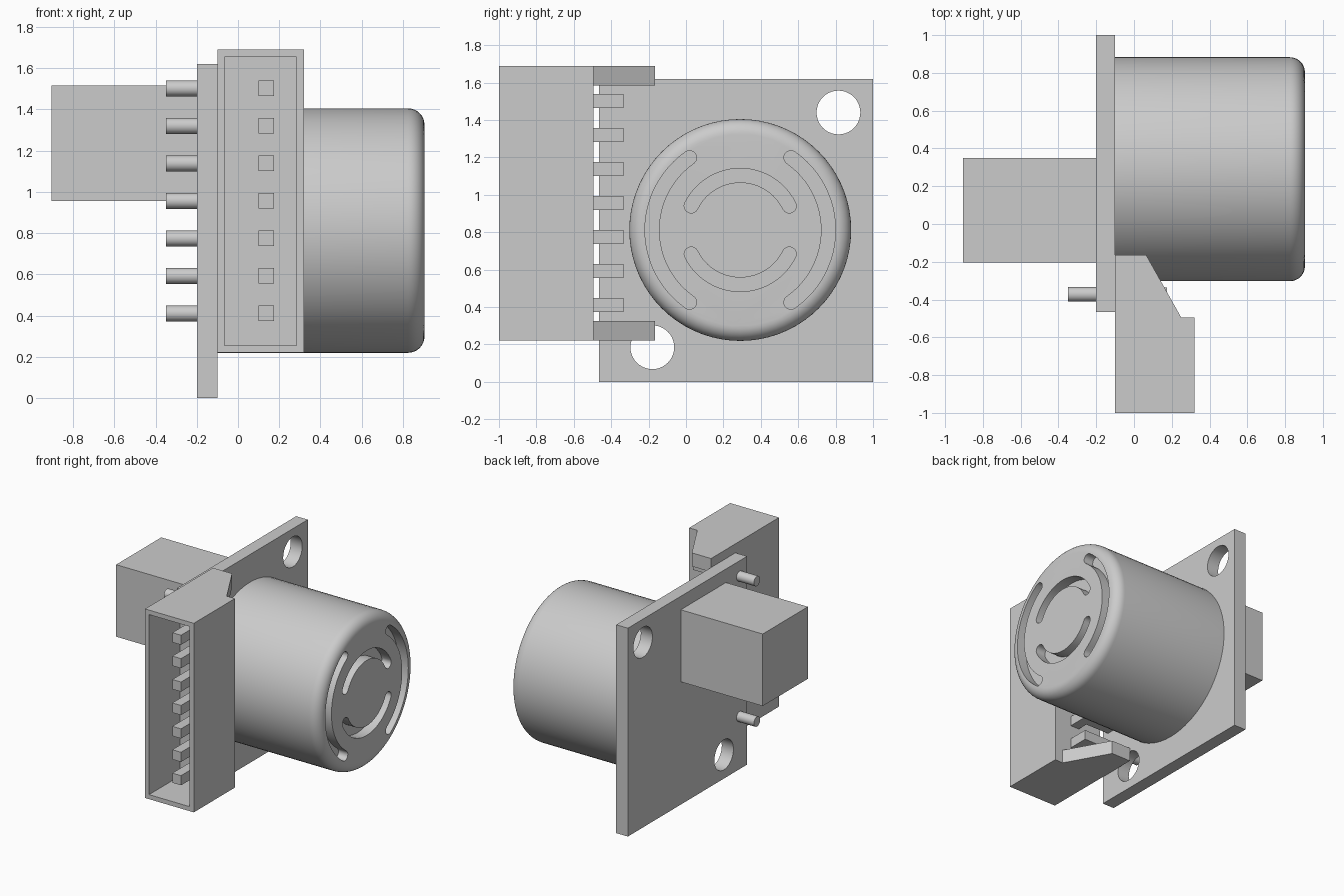
import bpy, bmesh, math
from mathutils import Matrix, Vector

if "Cube" in bpy.data.objects:
    bpy.data.objects.remove(bpy.data.objects["Cube"])

grey = bpy.data.materials.new("plain_grey")
grey.diffuse_color = (0.6, 0.6, 0.6, 1)
grey.use_nodes = True
grey.node_tree.nodes["Principled BSDF"].inputs["Base Color"].default_value = grey.diffuse_color


def finish(name, bm, smooth=False):
    bmesh.ops.recalc_face_normals(bm, faces=bm.faces)
    me = bpy.data.meshes.new(name)
    bm.to_mesh(me)
    bm.free()
    me.materials.append(grey)
    ob = bpy.data.objects.new(name, me)
    bpy.context.collection.objects.link(ob)
    if smooth:
        shade(ob)
    return ob


def shade(ob):
    bpy.ops.object.select_all(action='DESELECT')
    ob.select_set(True)
    bpy.context.view_layer.objects.active = ob
    bpy.ops.object.shade_smooth_by_angle(angle=math.radians(35))


def add_box(bm, lo, hi):
    size = [b - a for a, b in zip(lo, hi)]
    mid = [(a + b) / 2 for a, b in zip(lo, hi)]
    bmesh.ops.create_cube(bm, size=1, matrix=Matrix.Translation(mid) @ Matrix.Diagonal((*size, 1)))


def box(name, lo, hi):
    bm = bmesh.new()
    add_box(bm, lo, hi)
    return finish(name, bm)


def add_rod(bm, x0, x1, y, z, r, n=32):
    m = Matrix.Translation(((x0 + x1) / 2, y, z)) @ Matrix.Rotation(math.pi / 2, 4, 'Y')
    bmesh.ops.create_cone(bm, cap_ends=True, segments=n, radius1=r, radius2=r, depth=x1 - x0, matrix=m)


def add_prism(bm, pts, offset):
    f = bm.faces.new([bm.verts.new(p) for p in pts])
    ext = bmesh.ops.extrude_face_region(bm, geom=[f], use_keep_orig=True)
    bmesh.ops.translate(bm, vec=offset, verts=[v for v in ext['geom'] if isinstance(v, bmesh.types.BMVert)])


def cut(ob, cutter):
    mod = ob.modifiers.new("cut", 'BOOLEAN')
    mod.operation = 'DIFFERENCE'
    mod.solver = 'EXACT'
    mod.object = cutter
    bpy.context.view_layer.objects.active = ob
    bpy.ops.object.modifier_apply(modifier=mod.name)
    bpy.data.objects.remove(cutter)


# Mounting plate with two round holes
plate = box("mounting_plate", (-0.2, -0.465, 0), (-0.1, 1.0, 1.62))
bm = bmesh.new()
for y, z in ((0.815, 1.44), (-0.18, 0.185)):
    add_rod(bm, -0.3, 0, y, z, 0.117, 40)
cut(plate, finish("hole_cutter", bm))
shade(plate)

# Block on the back of the plate
box("rear_block", (-0.905, -0.205, 0.955), (-0.2, 0.35, 1.515))

# Round housing, lathed around the x direction, with a rounded front rim
CY, CZ, R, FRONT, F = 0.29, 0.812, 0.593, 0.905, 0.08
profile = [(-0.1, 0), (-0.1, R)]
for i in range(9):
    a = math.pi / 2 * i / 8
    profile.append((FRONT - F + F * math.sin(a), R - F + F * math.cos(a)))
profile.append((FRONT, 0))
bm = bmesh.new()
vs = [bm.verts.new((x, CY, CZ + r)) for x, r in profile]
es = [bm.edges.new(p) for p in zip(vs, vs[1:])]
bmesh.ops.spin(bm, geom=vs + es, cent=(0, CY, CZ), axis=(1, 0, 0), angle=2 * math.pi, steps=72)
bmesh.ops.remove_doubles(bm, verts=bm.verts, dist=1e-4)
bmesh.ops.dissolve_limit(bm, angle_limit=0.01, verts=bm.verts, edges=bm.edges)
housing = finish("round_housing", bm)


# Curved slots with rounded ends
def add_slot(bm, r, mid, half, w=0.0375, depth=0.08):
    pts = []

    def p(rad, ang):
        return (rad * math.cos(ang), rad * math.sin(ang))
    a0, a1, n = mid - half, mid + half, 24
    for i in range(n + 1):
        pts.append(p(r + w, a0 + (a1 - a0) * i / n))
    c = p(r, a1)
    for i in range(1, 8):
        d = p(w, a1 + math.pi * i / 8)
        pts.append((c[0] + d[0], c[1] + d[1]))
    for i in range(n + 1):
        pts.append(p(r - w, a1 + (a0 - a1) * i / n))
    c = p(r, a0)
    for i in range(1, 8):
        d = p(w, a0 + math.pi + math.pi * i / 8)
        pts.append((c[0] + d[0], c[1] + d[1]))
    add_prism(bm, [(FRONT - depth, CY + u, CZ + v) for u, v in pts], Vector((depth + 0.1, 0, 0)))


bm = bmesh.new()
for k in (0, 1):
    add_slot(bm, 0.472, math.pi * k, math.radians(55))
    add_slot(bm, 0.292, math.pi * (k + 0.5), math.radians(64))
cut(housing, finish("slot_cutter", bm))
shade(housing)

# Connector shell, open towards the front
shell = box("connector_shell", (-0.1, -1.0, 0.22), (0.32, -0.495, 1.69))
cut(shell, box("shell_cutter", (-0.065, -1.1, 0.255), (0.285, -0.62, 1.655)))

# Side brackets joining the connector to the plate
outline = [(-0.1, -0.165), (0.065, -0.165), (0.25, -0.495), (-0.1, -0.495)]
for name, z in (("lower_bracket", 0.22), ("upper_bracket", 1.585)):
    bm = bmesh.new()
    add_prism(bm, [(x, y, z) for x, y in outline], Vector((0, 0, 0.105)))
    finish(name, bm)

# Bent pins: square inside the connector, round through the plate
for i in range(7):
    z = 0.41 + 0.182 * i
    bm = bmesh.new()
    add_box(bm, (0.1, -0.95, z - 0.0375), (0.175, -0.335, z + 0.0375))
    add_box(bm, (-0.1, -0.41, z - 0.0375), (0.1, -0.335, z + 0.0375))
    add_rod(bm, -0.35, -0.1, -0.3725, z, 0.0385, 24)
    finish(f"pin_{i + 1}", bm, True)
